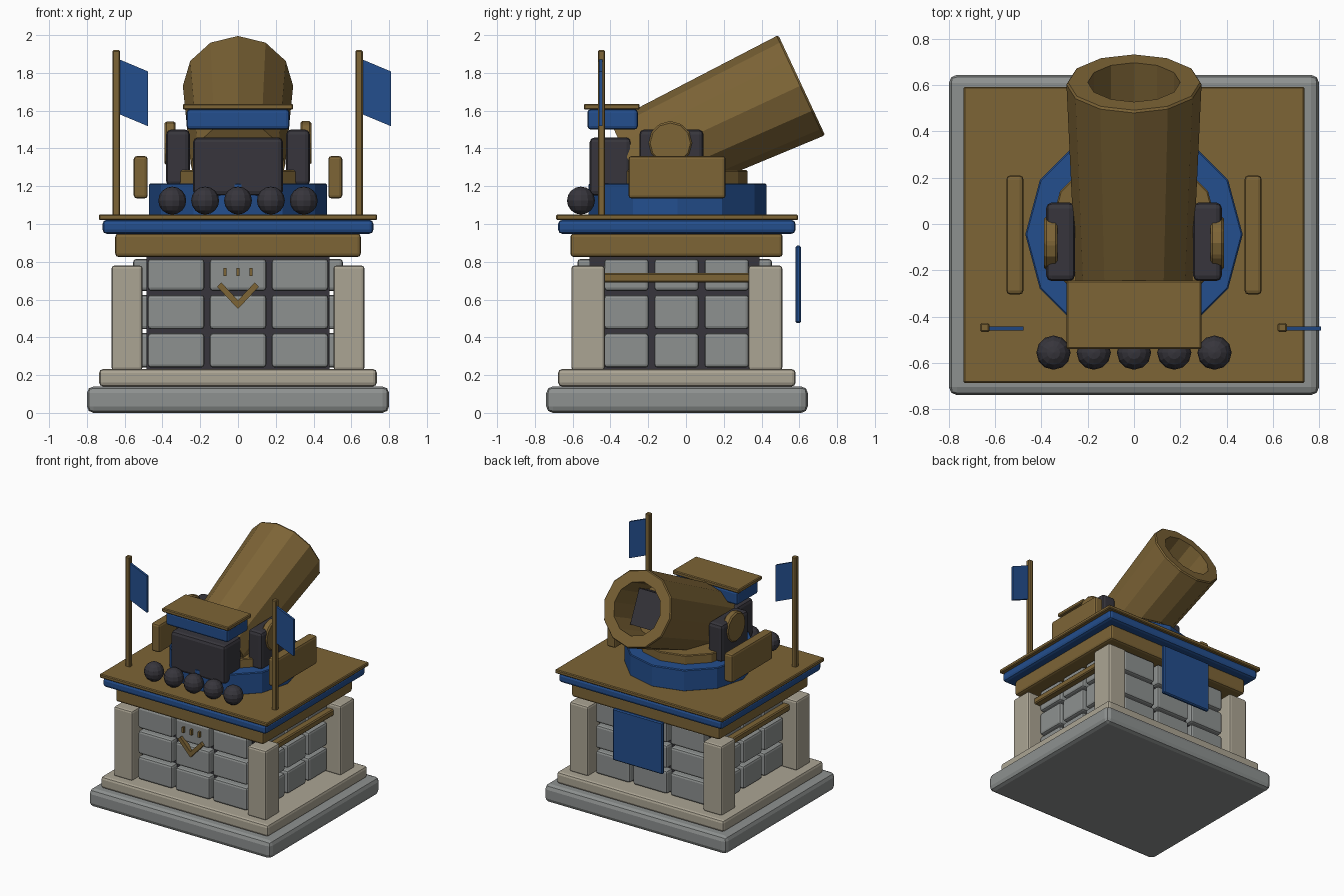
import bpy, bmesh, math
from mathutils import Matrix, Vector

if "Cube" in bpy.data.objects:
    bpy.data.objects.remove(bpy.data.objects["Cube"])


def material(name, rgb):
    m = bpy.data.materials.new(name)
    m.diffuse_color = (*rgb, 1)
    m.use_nodes = True
    m.node_tree.nodes["Principled BSDF"].inputs["Base Color"].default_value = m.diffuse_color
    return m


GOLD = material("bronze_gold", (0.205, 0.128, 0.037))
BLUE = material("deep_blue", (0.017, 0.077, 0.27))
GREY = material("stone_grey", (0.27, 0.285, 0.28))
CREAM = material("pale_stone", (0.41, 0.375, 0.295))
DARK = material("dark_iron", (0.038, 0.036, 0.045))


def add(name, bm, mat, bevel=0.0, segments=2):
    bmesh.ops.recalc_face_normals(bm, faces=bm.faces)
    me = bpy.data.meshes.new(name)
    bm.to_mesh(me)
    bm.free()
    me.materials.append(mat)
    ob = bpy.data.objects.new(name, me)
    bpy.context.collection.objects.link(ob)
    if bevel:
        b = ob.modifiers.new("bevel", 'BEVEL')
        b.width, b.segments = bevel, segments
        b.limit_method = 'ANGLE'
    return ob


def box(name, x, y, z, mat, bevel=0.0, segments=2):
    """Box from (min, max) pairs."""
    bm = bmesh.new()
    bmesh.ops.create_cube(bm, size=1)
    for v in bm.verts:
        v.co = [r[0] if c < 0 else r[1] for r, c in zip((x, y, z), v.co)]
    return add(name, bm, mat, bevel, segments)


def lathe(name, profile, mat, matrix, sides=12, bevel=0.0):
    """Revolve (radius, height) points around local z; radius 0 closes the end."""
    bm = bmesh.new()
    rings = []
    for r, h in profile:
        n = sides if r else 1
        rings.append([bm.verts.new((r * math.cos(2 * math.pi * i / sides),
                                    r * math.sin(2 * math.pi * i / sides), h)) for i in range(n)])
    for a, b in zip(rings, rings[1:]):
        for i in range(sides):
            j = (i + 1) % sides
            quad = [a[i % len(a)], a[j % len(a)], b[j % len(b)], b[i % len(b)]]
            bm.faces.new(list(dict.fromkeys(quad)))
    bmesh.ops.transform(bm, matrix=matrix, verts=bm.verts)
    return add(name, bm, mat, bevel, 1)


def prism(name, points, y0, y1, mat):
    """Extrude an xz outline along y."""
    bm = bmesh.new()
    f = bm.faces.new([bm.verts.new((x, y0, z)) for x, z in points])
    ext = bmesh.ops.extrude_face_region(bm, geom=[f])
    for v in ext["geom"]:
        if isinstance(v, bmesh.types.BMVert):
            v.co.y = y1
    return add(name, bm, mat)


def sided(s, a, b):
    return tuple(sorted((s * a, s * b)))


T = Matrix.Translation
CY = -0.05  # depth centre of the tower

# Plinth
box("base_slab", (-0.8, 0.8), (-0.74, 0.645), (0, 0.14), GREY, 0.035)
box("base_step", (-0.735, 0.735), (-0.677, 0.58), (0.14, 0.232), CREAM, 0.02)

# Tower core, brick courses and corner pillars
box("tower_core", (-0.485, 0.485), (-0.51, 0.39), (0.2, 0.84), DARK)
for row in range(3):
    z = (0.24 + row * 0.203, 0.422 + row * 0.203 if row < 2 else 0.815)
    for col in (-1, 0, 1):
        x = (col * 0.328 - 0.15, col * 0.328 + 0.15)
        y = (CY + col * 0.265 - 0.118, CY + col * 0.265 + 0.118)
        box("front_brick", x, (-0.575, -0.48), z, GREY, 0.017)
        box("back_brick", x, (0.36, 0.455), z, GREY, 0.017)
        for s in (-1, 1):
            box("side_brick", sided(s, 0.46, 0.555), y, z, GREY, 0.017)
for s in (-1, 1):
    for y in ((-0.607, -0.43), (0.33, 0.51)):
        box("corner_pillar", sided(s, 0.505, 0.67), y, (0.225, 0.78), CREAM, 0.016)
    box("side_rail", sided(s, 0.55, 0.61), (-0.45, 0.35), (0.69, 0.74), GOLD, 0.008, 1)

# Deck
box("deck_band", (-0.65, 0.65), (-0.612, 0.512), (0.825, 0.95), GOLD, 0.018)
box("deck_trim", (-0.717, 0.717), (-0.677, 0.58), (0.948, 1.022), BLUE, 0.022)
box("deck_plate", (-0.737, 0.737), (-0.687, 0.593), (1.02, 1.05), GOLD, 0.006, 1)

# Front emblem: chevron and three ticks
prism("emblem_chevron", [(0, 0.55), (0.11, 0.668), (0.088, 0.69), (0, 0.596),
                         (-0.088, 0.69), (-0.11, 0.668)], -0.6, -0.565, GOLD)
for x in (-0.07, 0, 0.07):
    box("emblem_tick", (x - 0.008, x + 0.008), (-0.595, -0.565), (0.725, 0.768), GOLD)

# Rear banner
box("rear_banner", (-0.22, 0.22), (0.58, 0.61), (0.475, 0.885), BLUE, 0.008, 1)

# Turntable
lathe("turntable_ring", [(0, 1.045), (0.47, 1.045), (0.47, 1.215), (0, 1.215)],
      BLUE, T((0, CY + 0.005, 0)), 12, 0.006)
lathe("turntable_disc", [(0, 1.2), (0.37, 1.2), (0.37, 1.285), (0, 1.285)],
      GOLD, T((0, CY + 0.005, 0)), 12, 0.006)

# Barrel: hollow tapered tube raised 25 degrees
muzzle = Vector((0, 0.6125, 1.735))
tilt = Matrix.Rotation(math.radians(-65), 4, 'X')
aim = T(muzzle) @ tilt
lathe("barrel", [(0, -1.0), (0.25, -1.0), (0.292, -0.01), (0.285, 0), (0.2, 0),
                 (0.195, -0.3), (0, -0.3)], GOLD, aim)
charge = box("barrel_charge", (-0.13, 0.13), (-0.135, 0.135), (-0.33, -0.17), DARK)
charge.matrix_world = aim

# Barrel supports, trunnion caps and side shields
for s in (-1, 1):
    box("barrel_bracket", sided(s, 0.255, 0.38), (-0.247, 0.093), (1.2, 1.5), DARK, 0.025)
    lathe("trunnion_cap", [(0, 0.33), (0.117, 0.33), (0.117, 0.388), (0, 0.388)], GOLD,
          T((0, -0.083, 1.428)) @ Matrix.Rotation(s * math.pi / 2, 4, 'Y'), 12, 0.01)
    box("side_shield", sided(s, 0.478, 0.552), (-0.305, 0.21), (1.135, 1.36), GOLD, 0.017)

# Breech block and canopy
box("breech_block", (-0.238, 0.238), (-0.51, -0.29), (1.15, 1.458), DARK, 0.025)
box("canopy_trim", (-0.272, 0.272), (-0.522, -0.255), (1.5, 1.608), BLUE, 0.018)
box("canopy_plate", (-0.292, 0.292), (-0.54, -0.245), (1.605, 1.636), GOLD, 0.006, 1)

# Row of cannonballs
for i in range(5):
    bm = bmesh.new()
    bmesh.ops.create_uvsphere(bm, u_segments=12, v_segments=8, radius=0.074)
    bmesh.ops.translate(bm, verts=bm.verts, vec=((i - 2) * 0.174, -0.556, 1.124))
    add("cannonball", bm, DARK)

# Flag poles with hanging pennants
for cx in (-0.645, 0.641):
    box("flag_pole", (cx - 0.02, cx + 0.02), (-0.467, -0.429), (1.04, 1.92), GOLD, 0.006, 1)
    a, b = cx + 0.015, cx + 0.168
    prism("flag", [(a, 1.872), (b, 1.808), (b, 1.518), (a, 1.582)], -0.461, -0.443, BLUE)
